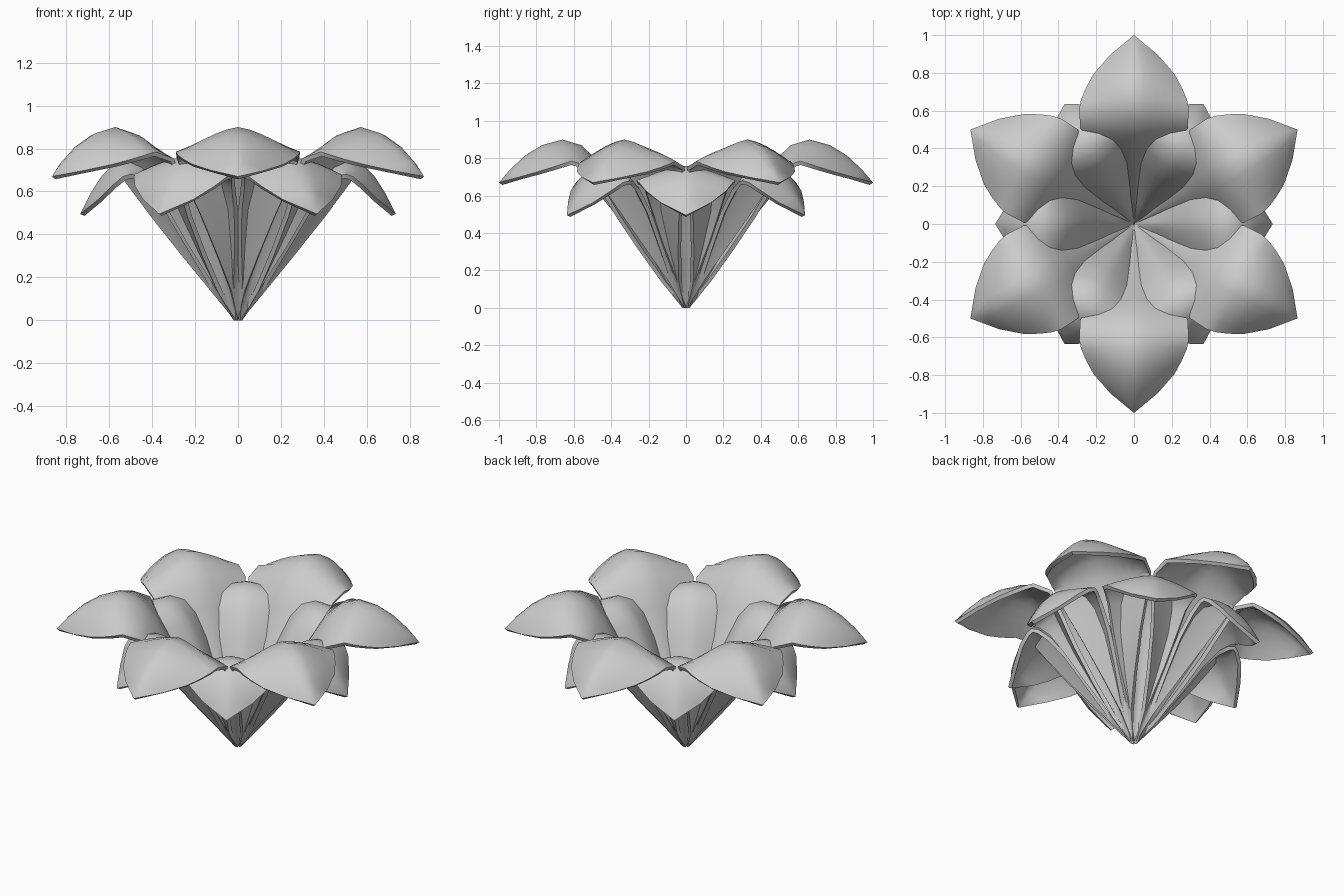
import bpy
import bmesh
from math import pi, radians, hypot

cube = bpy.data.objects.get("Cube")
if cube:
    bpy.data.objects.remove(cube)

# One plain grey for the whole flower
grey = bpy.data.materials.new("petal_grey")
grey.use_nodes = True
COLOUR = (0.6, 0.6, 0.6, 1)
grey.diffuse_color = COLOUR
grey.node_tree.nodes["Principled BSDF"].inputs["Base Color"].default_value = COLOUR

ACROSS = 10

# Petal stations from base to tip: radius, height, half width, edge droop
UPPER = [(0, 0, 0, 0), (0.1, 0.155, 0.04, 0.015), (0.2, 0.32, 0.10, 0.03),
         (0.31, 0.51, 0.175, 0.045), (0.40, 0.67, 0.245, 0.05),
         (0.47, 0.785, 0.285, 0.05), (0.56, 0.87, 0.29, 0.10),
         (0.66, 0.9, 0.28, 0.13), (0.77, 0.87, 0.255, 0.13),
         (0.86, 0.815, 0.215, 0.11), (0.94, 0.74, 0.125, 0.06), (1, 0.67, 0, 0)]
LOWER = [(0, 0, 0, 0), (0.1, 0.2, 0.07, 0.03), (0.19, 0.38, 0.135, 0.045),
         (0.27, 0.545, 0.185, 0.06), (0.35, 0.675, 0.22, 0.075),
         (0.43, 0.745, 0.25, 0.08), (0.51, 0.76, 0.265, 0.08),
         (0.58, 0.73, 0.25, 0.075), (0.64, 0.665, 0.215, 0.065),
         (0.69, 0.585, 0.135, 0.045), (0.735, 0.495, 0, 0)]


def petal(name, stations, angle):
    """Arched leaf of cross-sections, bent away along the profile normal."""
    bm = bmesh.new()
    rows = []
    for i, (r, z, width, droop) in enumerate(stations):
        if width == 0:
            rows.append([bm.verts.new((r, 0, z))])
            continue
        before, after = stations[i - 1], stations[i + 1]
        dr, dz = after[0] - before[0], after[1] - before[1]
        length = hypot(dr, dz)
        row = []
        for j in range(ACROSS + 1):
            v = 2 * j / ACROSS - 1
            drop = droop * abs(v) ** 1.45
            row.append(bm.verts.new((r + drop * dz / length, v * width,
                                     z - drop * dr / length)))
        rows.append(row)
    for a, b in zip(rows, rows[1:]):
        for j in range(ACROSS):
            if len(a) == 1:
                bm.faces.new((a[0], b[j], b[j + 1]))
            elif len(b) == 1:
                bm.faces.new((a[j], b[0], a[j + 1]))
            else:
                bm.faces.new((a[j], b[j], b[j + 1], a[j + 1]))
    bmesh.ops.recalc_face_normals(bm, faces=bm.faces)
    # The top face must look up and inwards
    if sum(f.normal.z for f in bm.faces) < 0:
        bmesh.ops.reverse_faces(bm, faces=bm.faces)
    mesh = bpy.data.meshes.new(name)
    bm.to_mesh(mesh)
    bm.free()
    mesh.materials.append(grey)
    obj = bpy.data.objects.new(name, mesh)
    bpy.context.collection.objects.link(obj)
    obj.rotation_euler.z = angle

    # Thin rim, growing towards the underside
    bpy.ops.object.select_all(action='DESELECT')
    obj.select_set(True)
    bpy.context.view_layer.objects.active = obj
    solid = obj.modifiers.new("thickness", 'SOLIDIFY')
    solid.thickness = 0.022
    solid.offset = -1
    bpy.ops.object.modifier_apply(modifier=solid.name)
    # Keep the base on the ground
    for vert in obj.data.vertices:
        vert.co.z = max(vert.co.z, 0)
    bpy.ops.object.shade_smooth_by_angle(angle=radians(40))


# Two rings of six petals, the lower ring turned half a step
for k in range(6):
    petal(f"upper_petal_{k + 1}", UPPER, pi / 6 + k * pi / 3)
    petal(f"lower_petal_{k + 1}", LOWER, k * pi / 3)
